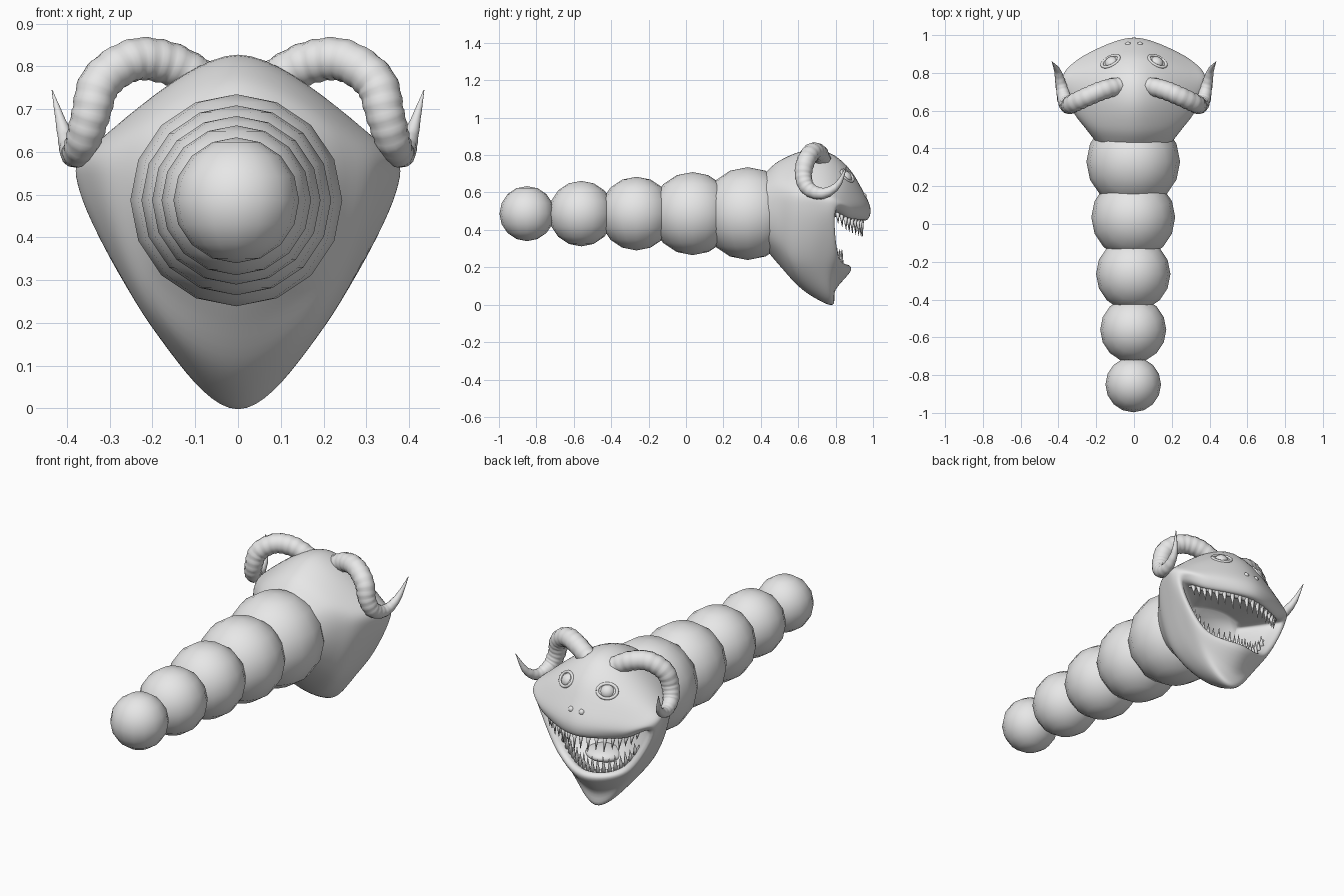
import bpy, bmesh, math
from mathutils import Vector, Matrix

cube = bpy.data.objects.get("Cube")
if cube:
    bpy.data.objects.remove(cube, do_unlink=True)

# One plain clay colour
clay = bpy.data.materials.new("clay_grey")
clay.use_nodes = True
clay.diffuse_color = (0.8, 0.8, 0.8, 1)
clay.node_tree.nodes["Principled BSDF"].inputs["Base Color"].default_value = (0.8, 0.8, 0.8, 1)


def add_mesh(name, bm):
    bmesh.ops.recalc_face_normals(bm, faces=bm.faces)
    for face in bm.faces:
        face.smooth = True
    mesh = bpy.data.meshes.new(name)
    bm.to_mesh(mesh)
    bm.free()
    obj = bpy.data.objects.new(name, mesh)
    bpy.context.collection.objects.link(obj)
    mesh.materials.append(clay)
    return obj


def spline(points, t, closed=False):
    """Smooth curve running through all points, one unit of t per span."""
    count = len(points)
    i = math.floor(t) if closed else min(int(t), count - 2)
    f = t - i

    def pick(k):
        return points[k % count] if closed else points[max(0, min(count - 1, k))]

    a, b, c, d = (pick(i + k) for k in (-1, 0, 1, 2))
    return b + (c - a) * (f / 2) + (a * 2 - b * 5 + c * 4 - d) * (f * f / 2) \
        + (b * 3 - a - c * 3 + d) * (f ** 3 / 2)


def add_tube(name, points, radii, depth):
    curve = bpy.data.curves.new(name, "CURVE")
    curve.dimensions = "3D"
    curve.bevel_depth = depth
    curve.bevel_resolution = 4
    curve.use_fill_caps = True
    line = curve.splines.new("POLY")
    line.points.add(len(points) - 1)
    for knot, p, r in zip(line.points, points, radii):
        knot.co = (*p, 1)
        knot.radius = r
    line.use_smooth = True
    obj = bpy.data.objects.new(name, curve)
    bpy.context.collection.objects.link(obj)
    curve.materials.append(clay)
    bpy.ops.object.select_all(action="DESELECT")
    bpy.context.view_layer.objects.active = obj
    obj.select_set(True)
    bpy.ops.object.convert(target="MESH")


# Body: a chain of coarse balls growing towards the head
segments = [(-0.85, 0.147), (-0.56, 0.175), (-0.265, 0.197), (0.035, 0.222), (0.33, 0.248)]
for number, (y, radius) in enumerate(segments, 1):
    bm = bmesh.new()
    bmesh.ops.create_uvsphere(bm, u_segments=16, v_segments=8, radius=radius,
                              matrix=Matrix.Translation((-0.004, y, 0.487)))
    add_mesh(f"body_segment_{number}", bm)

# Head: profile lines from the neck over the face, round the lip, into the throat
crown = [(0, y, z) for y, z in (
    (.42, .7), (.5, .77), (.64, .825), (.77, .81), (.87, .73),
    (.94, .62), (.985, .52), (.97, .455), (.9, .46), (.7, .48))]
brow = [(.15, .42, .63), (.21, .5, .66), (.27, .6, .655), (.31, .7, .64), (.32, .79, .61),
        (.29, .86, .56), (.25, .9, .51), (.23, .88, .465), (.2, .84, .47), (.12, .68, .47)]
cheek = [(.19, .42, .49), (.25, .5, .5), (.31, .58, .51), (.35, .68, .51), (.37, .75, .51),
         (.365, .79, .505), (.345, .8, .5), (.32, .785, .49), (.27, .74, .48), (.15, .65, .45)]
jaw = [(.14, .43, .35), (.18, .5, .3), (.2, .57, .23), (.205, .66, .2), (.2, .74, .19),
       (.21, .79, .22), (.21, .815, .25), (.19, .805, .265), (.16, .75, .27), (.1, .66, .34)]
chin = [(0, y, z) for y, z in (
    (.44, .28), (.5, .21), (.6, .1), (.7, .03), (.785, 0),
    (.8, .08), (.88, .18), (.86, .215), (.8, .2), (.66, .28))]


def flip(line):
    return [(-x, y, z) for x, y, z in line]


around = [[Vector(p) for p in line] for line in
          (crown, brow, cheek, jaw, chin, flip(jaw), flip(cheek), flip(brow))]


def head_point(u, v):
    return spline([spline(line, v) for line in around], u, closed=True)


bm = bmesh.new()
columns, steps = 80, 5
rings = []
for row in range(9 * steps + 1):
    rings.append([bm.verts.new(head_point(8 * c / columns, row / steps)) for c in range(columns)])
for lower, upper in zip(rings, rings[1:]):
    for c in range(columns):
        n = (c + 1) % columns
        bm.faces.new((lower[c], lower[n], upper[n], upper[c]))
bm.faces.new(rings[0])
bm.faces.new(rings[-1])
add_mesh("head", bm)

# Gums and teeth follow the inside of the lips
for name, middle, reach, up in (("upper", 0, 1.65, -1), ("lower", 4, 1.5, 1)):
    gum = [head_point(middle + reach * (k / 16 - 1), 7.7) for k in range(33)]
    add_tube(f"{name}_gum", gum, [0.4 + 0.6 * math.sin(math.pi * k / 32) for k in range(33)], 0.016)
    bm = bmesh.new()
    total = 18
    for k in range(total):
        s = 2 * (k + 0.5) / total - 1
        base = head_point(middle + reach * s * 0.95, 7.6)
        length = (0.1 if k % 2 else 0.085) * (1 - 0.45 * s * s)
        aim = Vector((-base.x * 0.4, 0.05, up)).normalized()
        turn = aim.to_track_quat("Z", "Y").to_matrix().to_4x4()
        bmesh.ops.create_cone(bm, segments=8, radius1=0.014, radius2=0.001, depth=length,
                              cap_ends=True,
                              matrix=Matrix.Translation(base + aim * length * 0.42) @ turn)
    add_mesh(f"{name}_teeth", bm)

# Tongue-like fold inside the lower jaw
bm = bmesh.new()
bmesh.ops.create_uvsphere(bm, u_segments=24, v_segments=12, radius=1,
                          matrix=Matrix.Translation((0, 0.7, 0.26)) @ Matrix.Diagonal((.1, .1, .035, 1)))
add_mesh("tongue", bm)

# Horns, eyes and eyelids on both sides
horn_path = [(.08, .73, .765), (.16, .71, .807), (.245, .675, .815), (.32, .64, .765),
             (.345, .628, .685), (.365, .655, .62), (.385, .73, .595), (.405, .81, .64),
             (.435, .86, .745)]
horn_size = [.048, .05, .05, .049, .045, .04, .03, .018, .001]
for sign, side in ((1, "left"), (-1, "right")):
    path = [Vector((x * sign, y, z)) for x, y, z in horn_path]
    sizes = [Vector((r, 0, 0)) for r in horn_size]
    samples = [k / 10 for k in range(81)]
    ridged = [spline(sizes, t).x * (1 + 0.03 * math.sin(t * 16)) for t in samples]
    add_tube(f"{side}_horn", [spline(path, t) for t in samples], ridged, 1)

    u, v, d = 0.36 * sign, 4.15, 0.05
    spot = head_point(u, v)
    normal = (head_point(u + d, v) - head_point(u - d, v)).cross(
        head_point(u, v + d) - head_point(u, v - d)).normalized()
    if normal.y < 0:
        normal.negate()
    bm = bmesh.new()
    bmesh.ops.create_uvsphere(bm, u_segments=24, v_segments=12, radius=0.04,
                              matrix=Matrix.Translation(spot - normal * 0.024))
    add_mesh(f"{side}_eye", bm)
    across = normal.cross(Vector((0, 0, 1))).normalized()
    rise = across.cross(normal)
    lid = [spot - normal * 0.003 + across * math.cos(a) * 0.05 + rise * math.sin(a) * 0.038
           for a in (math.tau * k / 32 for k in range(33))]
    add_tube(f"{side}_eyelid", lid, [1] * 33, 0.008)
    # Small nostril bump near the snout tip
    bm = bmesh.new()
    bmesh.ops.create_uvsphere(bm, u_segments=16, v_segments=8, radius=0.016,
                              matrix=Matrix.Translation(head_point(0.12 * sign, 5.3) - normal * 0.008))
    add_mesh(f"{side}_nostril", bm)
